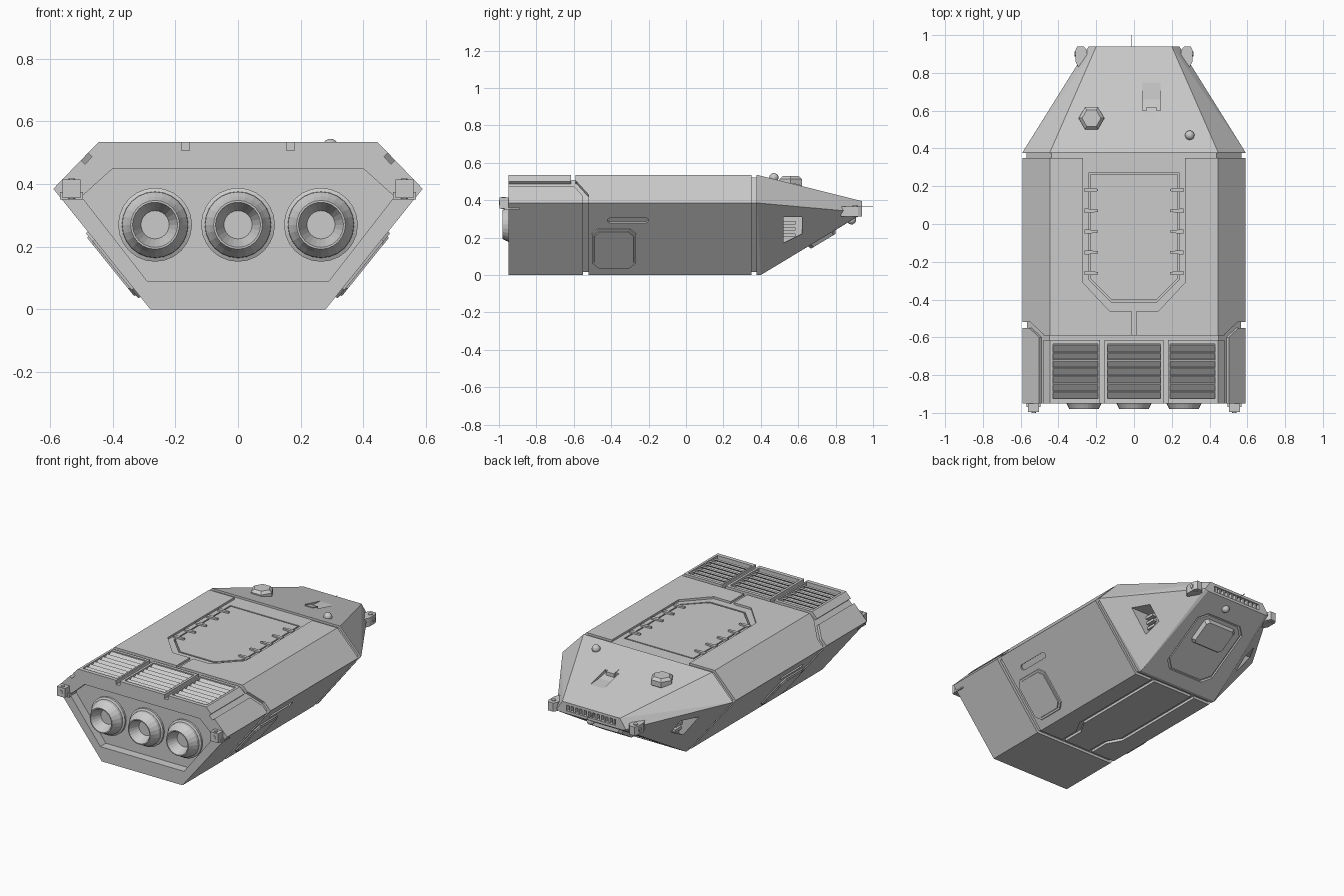
import bpy, bmesh, math
from mathutils import Vector as V

if "Cube" in bpy.data.objects:
    bpy.data.objects.remove(bpy.data.objects["Cube"])


def finish(name, bm):
    bmesh.ops.recalc_face_normals(bm, faces=bm.faces[:])
    me = bpy.data.meshes.new(name)
    bm.to_mesh(me)
    bm.free()
    ob = bpy.data.objects.new(name, me)
    bpy.context.scene.collection.objects.link(ob)
    return ob


def frame(o, u, v):
    u, v = V(u).normalized(), V(v).normalized()
    return V(o), u, v, u.cross(v)


def slab(name, pts, fr, lo, hi, s=1, taper=1.0):
    """Prism of a 2D outline on a face frame; s=-1 mirrors it in x."""
    o, u, v, n = fr
    ca = sum(p[0] for p in pts) / len(pts)
    cb = sum(p[1] for p in pts) / len(pts)
    bm = bmesh.new()
    rings = []
    for h, t in ((lo, 1.0), (hi, taper)):
        ring = []
        for a, b in pts:
            p = o + u * (ca + (a - ca) * t) + v * (cb + (b - cb) * t) + n * h
            ring.append(bm.verts.new((p.x * s, p.y, p.z)))
        rings.append(ring)
    k = len(pts)
    bm.faces.new(rings[0])
    bm.faces.new(rings[1])
    for i in range(k):
        j = (i + 1) % k
        bm.faces.new((rings[0][i], rings[0][j], rings[1][j], rings[1][i]))
    return finish(name, bm)


def lathe(name, prof, o, axis, segs, turn=0.0):
    """Revolve (radius, height) points about an axis; ends are capped."""
    q = V((0, 0, 1)).rotation_difference(V(axis))
    bm = bmesh.new()
    rings = []
    for r, h in prof:
        rings.append([bm.verts.new(V(o) + q @ V((r * math.cos(turn + i * math.tau / segs),
                      r * math.sin(turn + i * math.tau / segs), h))) for i in range(segs)])
    for a, b in zip(rings, rings[1:]):
        for i in range(segs):
            j = (i + 1) % segs
            bm.faces.new((a[i], a[j], b[j], b[i]))
    bm.faces.new(rings[0])
    bm.faces.new(rings[-1])
    return finish(name, bm)


def rect(a0, a1, b0, b1, c=0.0):
    if not c:
        return [(a0, b0), (a1, b0), (a1, b1), (a0, b1)]
    return [(a0 + c, b0), (a1 - c, b0), (a1, b0 + c), (a1, b1 - c),
            (a1 - c, b1), (a0 + c, b1), (a0, b1 - c), (a0, b0 + c)]


def both(half):
    return half + [(-a, b) for a, b in reversed(half)]


def cut(pts, fr, depth, s=1, hi=0.05):
    c = slab("cutter", pts, fr, -depth, hi, s)
    m = hull.modifiers.new("cut", 'BOOLEAN')
    m.operation, m.solver, m.object = 'DIFFERENCE', 'EXACT', c
    bpy.context.view_layer.objects.active = hull
    bpy.ops.object.modifier_apply(modifier=m.name)
    bpy.data.objects.remove(c)


# Face frames: outline axes and outward normal
TOP = frame((0, 0, .535), (1, 0, 0), (0, 1, 0))
BOTTOM = frame((0, 0, 0), (-1, 0, 0), (0, 1, 0))
FRONT = frame((0, -.95, 0), (1, 0, 0), (0, 0, 1))
TIP = frame((0, .94, 0), (-1, 0, 0), (0, 0, 1))
LOW = frame((.28, 0, 0), (0, 1, 0), (.31, 0, .385))
BEVEL = frame((.59, 0, .385), (0, 1, 0), (-.145, 0, .15))
NOSE_TOP = frame((0, .38, .535), (1, 0, 0), (0, .56, -.14))
NOSE_BOT = frame((0, .4, 0), (-1, 0, 0), (0, .54, .325))
SIDE = frame((0, 0, 0), (0, 1, 0), (0, 0, 1))

# Hull: convex body with tapered nose
bm = bmesh.new()
for s in (1, -1):
    for x, y, z in ((.28, -.95, 0), (.59, -.95, .385), (.445, -.95, .535),
                    (.28, .4, 0), (.59, .38, .385), (.445, .38, .535),
                    (.22, .94, .325), (.24, .94, .335), (.2, .94, .395)):
        bm.verts.new((s * x, y, z))
bmesh.ops.convex_hull(bm, input=bm.verts[:])
bmesh.ops.dissolve_limit(bm, angle_limit=.01, verts=bm.verts[:], edges=bm.edges[:])
hull = finish("hull", bm)

# Front engine bay and central seams
cut(both([(.29, .09), (.5, .36), (.4, .45)]), FRONT, .055)
cut(both([(.5, .377), (.5, .35), (.27, .35), (.27, -.31), (.13, -.46),
          (.012, -.46), (.012, -.6)]), TOP, .013)
HATCH = both([(.242, .27), (.242, -.29), (.122, -.412)])
cut(HATCH, TOP, .035)
cut(rect(-.47, .47, -.615, -.59), TOP, .027)
cut(rect(-.4, .4, -.55, -.52), BOTTOM, .016)
cut(rect(-.4, .4, .35, .377), BOTTOM, .016)

for s in (1, -1):
    # Side, bevel and underside grooves
    cut(rect(-.55, -.52, -.05, .53), LOW, .018, s)
    cut(rect(.35, .377, -.05, .53), LOW, .015, s)
    cut(rect(.35, .377, -.05, .24), BEVEL, .015, s)
    cut([(-1, .127), (-.6, .127), (-.55, .05), (-.55, -.05), (-.52, -.05),
         (-.52, .06), (-.585, .16), (-1, .16)], BEVEL, .018, s)
    cut(rect(-.615, -.59, .15, .23), BEVEL, .018, s)
    cut([(.14, .36), (.14, -.29), (.09, -.38), (.09, -.53), (.115, -.53),
         (.115, -.39), (.165, -.3), (.165, .36)], BOTTOM, .016, s)
    cut(rect(.155, .18, -1, -.6), TOP, .027, s)
    cut(rect(-.42, -.2, .357, .391, .012), LOW, .012, s)
    # Nose side vents
    cut([(.52, .17), (.62, .22), (.62, .31), (.52, .31)], SIDE, -.315, s, .6)
    for i in range(3):
        slab("nose_vent_bar", rect(.522, .585, .205 + i * .033, .222 + i * .033),
             SIDE, .30, .335 + i * .006, s)
    # Side doors
    slab("side_door", rect(-.505, -.265, .048, .322, .035), LOW, -.01, .008, s, .97)
    slab("side_door_panel", rect(-.493, -.277, .062, .308, .03), LOW, 0, .014, s, .97)

# Top hatch plate and its clips
slab("top_hatch", both([(.234, .262), (.234, -.286), (.118, -.402)]), TOP, -.04, -.013)
for s in (1, -1):
    for i in range(5):
        y = .18 - i * .11
        slab("hatch_clip", [(.19, y - .006), (.245, y - .011), (.262, y - .011),
                            (.262, y + .011), (.245, y + .011), (.19, y + .006)],
             TOP, -.03, -.003, s)

# Louvred engine grilles
for x0, x1 in ((-.43, -.19), (-.14, .14), (.19, .43)):
    cut(rect(x0, x1, -.925, -.635), TOP, .03)
    for i in range(7):
        y = -.925 + i * .0414
        slab("grille_slat", [(y + .002, .507), (y + .008, .502), (y + .041, .526),
                             (y + .035, .532)], SIDE, x0, x1)

# Exhaust nozzles
for x in (-.265, 0, .265):
    lathe("exhaust_nozzle", [(.118, 0), (.118, .012), (.106, .018), (.105, .034), (.09, .058),
                             (.078, .083), (.072, .083), (.045, .02)],
          (x, -.897, .27), (0, -1, 0), 24)

# Nose tip grille
cut(rect(-.17, .17, .342, .378), TIP, .03)
for i in range(11):
    x = -.15 + i * .03
    slab("nose_grille_bar", rect(x - .006, x + .006, .34, .38), TIP, -.032, -.006)

# Sight recess on the nose roof: ramp down to a vertical wall
sight = frame((.045, 0, 0), (0, 1, 0), (0, 0, 1))
cut([(.60, .55), (.60, .462), (.66, .448), (.76, .442), (.76, .55)], sight, 0, 1, .095)
slab("sight_block", [(.57, .46), (.57, .492), (.62, .48), (.62, .445)], sight, .02, .075)

# Underside nose hatch
cut(both([(.12, .08), (.17, .13), (.17, .45), (.12, .5)]), NOSE_BOT, .014)
slab("belly_hatch", rect(-.16, .16, .09, .49, .05), NOSE_BOT, -.02, -.004)
slab("belly_hatch_block", rect(-.12, .12, .29, .47, .02), NOSE_BOT, -.01, .018, 1, .85)

# Roof cupola and domed lamps
lathe("cupola", [(.06, 0), (.068, .01), (.068, .04), (.05, .056)], (-.225, .56, .472), (0, 0, 1), 6)
dome = [(.025 * math.cos(a), .025 * math.sin(a)) for a in
        [math.radians(d) for d in (-60, -30, 0, 25, 50, 75)]]
lathe("roof_lamp", dome, (.295, .47, .52), (0, 0, 1), 16)
lathe("belly_lamp", dome, (.04, .885, .295), NOSE_BOT[3], 16)

# Thin aerial at the nose
lathe("aerial", [(.002, 0), (.002, .15)], (-.012, .85, .365), (0, 1, 0), 6)

# Towing lugs at all four corners
for s in (1, -1):
    slab("front_lug", rect(.503, .56, .356, .414), FRONT, -.06, .046, s)
    slab("front_lug_plate", rect(.495, .568, .35, .375), FRONT, -.06, .02, s)
    lathe("front_lug_bolt", [(.012, 0), (.012, .05)], (s * .531, -.95, .385), (0, -1, 0), 12)
    lathe("front_lug_pin", [(.011, 0), (.011, .065)], (s * .531, -.976, .353), (0, 0, 1), 12)
    flat = frame((0, 0, .34), (1, 0, 0), (0, 1, 0))
    slab("rear_lug", [(.24, .84), (.295, .83), (.31, .86), (.31, .92), (.30, .94), (.265, .94),
                      (.25, .92)], flat, -.028, .026, s)
    lathe("rear_lug_bolt", [(.014, 0), (.014, .062)], (s * .285, .905, .309), (0, 0, 1), 12)
    lathe("rear_lug_pin", [(.012, 0), (.012, .05)], (s * .265, .9, .34), (s, 0, 0), 12)
